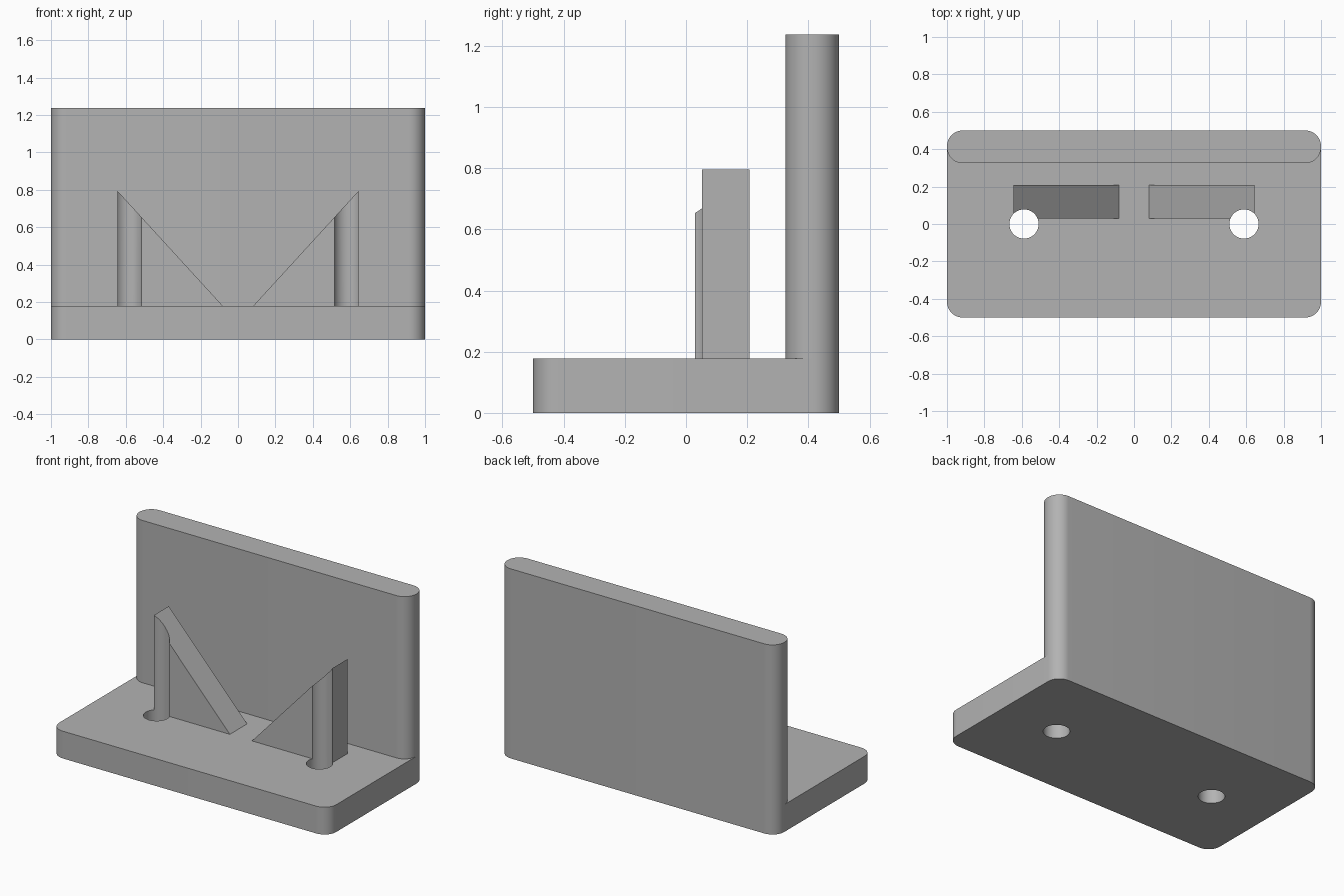
import bpy
import math

cube = bpy.data.objects.get("Cube")
if cube:
    bpy.data.objects.remove(cube, do_unlink=True)

grey = bpy.data.materials.new("plain grey")
grey.use_nodes = True
COLOR = (0.45, 0.45, 0.45, 1)
grey.diffuse_color = COLOR
grey.node_tree.nodes["Principled BSDF"].inputs["Base Color"].default_value = COLOR

BASE_TOP = 0.178
HOLE_X, HOLE_R = 0.588, 0.078


def prism(name, outline, offset):
    """Extrude a closed 3D outline along an offset vector."""
    n = len(outline)
    far = [tuple(a + b for a, b in zip(p, offset)) for p in outline]
    sides = [(i, (i + 1) % n, n + (i + 1) % n, n + i) for i in range(n)]
    caps = [tuple(reversed(range(n))), tuple(range(n, 2 * n))]
    mesh = bpy.data.meshes.new(name)
    mesh.from_pydata(outline + far, [], sides + caps)
    mesh.materials.append(grey)
    obj = bpy.data.objects.new(name, mesh)
    bpy.context.collection.objects.link(obj)
    return obj


def rounded_slab(name, y0, y1, height, radius, steps=12):
    """Full-width slab with rounded vertical edges."""
    outline = []
    corners = [(1, y1), (-1, y1), (-1, y0), (1, y0)]
    for k, (x, y) in enumerate(corners):
        cx = x - math.copysign(radius, x)
        cy = y - radius if y == y1 else y + radius
        for i in range(steps + 1):
            a = math.pi / 2 * (k + i / steps)
            outline.append((cx + radius * math.cos(a), cy + radius * math.sin(a), 0))
    return prism(name, outline, (0, 0, height))


def boolean(obj, other, operation):
    mod = obj.modifiers.new(operation.lower(), "BOOLEAN")
    mod.operation = operation
    mod.solver = "EXACT"
    mod.object = other
    bpy.context.view_layer.objects.active = obj
    bpy.ops.object.modifier_apply(modifier=mod.name)


# Base plate and upright back wall
base = rounded_slab("base_plate", -0.5, 0.5, BASE_TOP, 0.085)
wall = rounded_slab("back_wall", 0.325, 0.5, 1.237, 0.0849)

# Triangular ribs, with the bolt holes running through base and ribs
parts = [base, wall]
for side, label in ((-1, "right"), (1, "left")):
    profile = [(0.08, BASE_TOP), (0.645, BASE_TOP), (0.645, 0.795)]
    outline = [(side * x, 0.03, z) for x, z in profile]
    if side < 0:
        outline.reverse()
    rib = prism(label + "_rib", outline, (0, 0.178, 0))
    # Outline winding is made outward before cutting
    bpy.ops.object.select_all(action="DESELECT")
    rib.select_set(True)
    bpy.context.view_layer.objects.active = rib
    bpy.ops.object.mode_set(mode="EDIT")
    bpy.ops.mesh.select_all(action="SELECT")
    bpy.ops.mesh.normals_make_consistent(inside=False)
    bpy.ops.object.mode_set(mode="OBJECT")

    bpy.ops.mesh.primitive_cylinder_add(vertices=64, radius=HOLE_R, depth=3,
                                        location=(side * HOLE_X, 0, 0))
    cutter = bpy.context.object
    cutter.name = label + "_hole_cutter"
    cutter.data.materials.append(grey)
    boolean(base, cutter, "DIFFERENCE")
    boolean(rib, cutter, "DIFFERENCE")
    bpy.data.objects.remove(cutter, do_unlink=True)
    parts.append(rib)

# Smooth the rounded edges and hole walls, keep the corners crisp
for obj in parts:
    bpy.ops.object.select_all(action="DESELECT")
    obj.select_set(True)
    bpy.context.view_layer.objects.active = obj
    bpy.ops.object.shade_smooth_by_angle(angle=math.radians(30))
